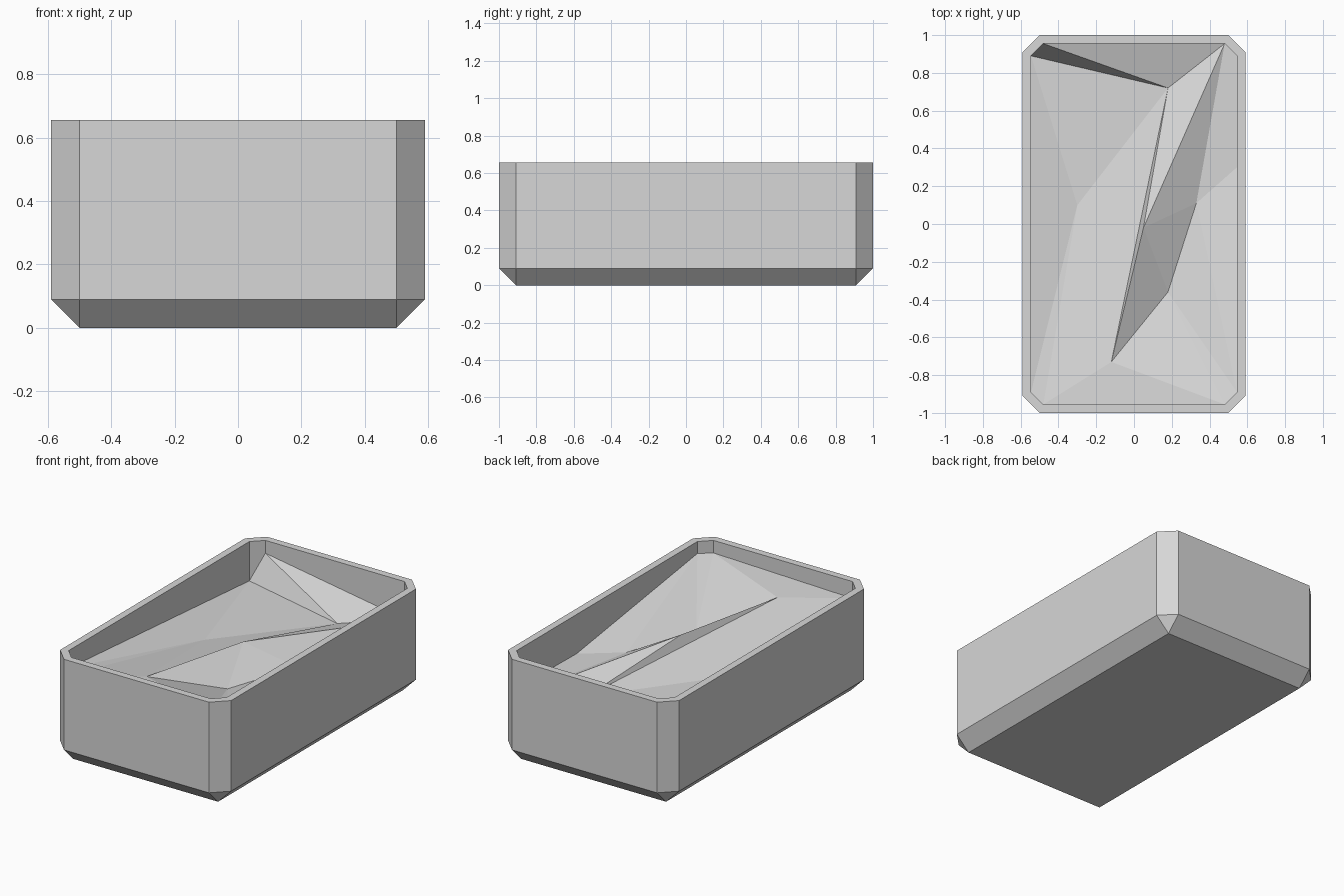
import bpy, bmesh

cube = bpy.data.objects.get("Cube")
if cube:
    bpy.data.objects.remove(cube, do_unlink=True)

grey = bpy.data.materials.new("light grey")
grey.use_nodes = True
colour = (0.68, 0.68, 0.68, 1)
grey.diffuse_color = colour
grey.node_tree.nodes["Principled BSDF"].inputs["Base Color"].default_value = colour


def octagon(hx, hy, cut):
    """Rectangle with cut corners, anticlockwise from the front left end."""
    ix, iy = hx - cut, hy - cut
    return [(-ix, -hy), (ix, -hy), (hx, -iy), (hx, iy),
            (ix, hy), (-ix, hy), (-hx, iy), (-hx, -iy)]


def finish(name, bm):
    mesh = bpy.data.meshes.new(name)
    bm.to_mesh(mesh)
    bm.free()
    mesh.materials.append(grey)
    obj = bpy.data.objects.new(name, mesh)
    bpy.context.collection.objects.link(obj)


HX, HY, CUT, TOP = 0.59, 1.0, 0.09, 0.655
INNER = octagon(0.545, 0.955, 0.065)
# Height of the filling at each inner corner, and where it kinks on one wall
EDGE_Z = [0.55, 0.577, 0.58, 0.42, 0.42, 0.575, 0.41, 0.545]
KINK = (0.545, 0.30, 0.41)

# Tray: chamfered base, outer sides, flat rim and inner walls
bm = bmesh.new()
outline = octagon(HX, HY, CUT)
low = [bm.verts.new((x, y, CUT)) for x, y in outline]
high = [bm.verts.new((x, y, TOP)) for x, y in outline]
rim = [bm.verts.new((x, y, TOP)) for x, y in INNER]
edge = [bm.verts.new((x, y, z)) for (x, y), z in zip(INNER, EDGE_Z)]
kink = bm.verts.new(KINK)
bx, by = HX - CUT, HY - CUT
base = [bm.verts.new((sx * bx, sy * by, 0))
        for sx, sy in ((-1, -1), (1, -1), (1, 1), (-1, 1))]
bm.faces.new(base[::-1])
for i in range(8):
    j = (i + 1) % 8
    bm.faces.new((low[i], low[j], high[j], high[i]))
    bm.faces.new((high[i], high[j], rim[j], rim[i]))
    wall = [rim[i], rim[j], edge[j], edge[i]]
    if i == 2:
        wall.insert(3, kink)
    bm.faces.new(wall)
    k = i // 2
    if i % 2 == 0:
        bm.faces.new((base[k], base[(k + 1) % 4], low[j], low[i]))
    else:
        bm.faces.new((base[(k + 1) % 4], low[j], low[i]))
finish("tray", bm)

# Filling: a faceted, uneven surface with a crooked ridge
bm = bmesh.new()
corner = [bm.verts.new((x, y, z)) for (x, y), z in zip(INNER, EDGE_Z)]
wall_kink = bm.verts.new(KINK)
back_dip = bm.verts.new((0.18, 0.72, 0.403))
left_dip = bm.verts.new((-0.30, 0.10, 0.41))
ridge = bm.verts.new((0.05, -0.02, 0.538))
right_dip = bm.verts.new((0.33, 0.11, 0.404))
front_dip = bm.verts.new((0.18, -0.36, 0.408))
peak = bm.verts.new((-0.12, -0.73, 0.546))


def fan(centre, *ring):
    """Triangles from the centre to each step of an anticlockwise ring."""
    for a, b in zip(ring, ring[1:]):
        bm.faces.new((centre, a, b))


fan(back_dip, ridge, corner[4], corner[5], corner[6], left_dip, peak, ridge)
fan(left_dip, corner[6], corner[7], corner[0], peak)
fan(peak, corner[0], corner[1], front_dip, ridge)
fan(front_dip, corner[1], corner[2], right_dip, ridge)
fan(right_dip, corner[2], wall_kink, corner[4], ridge)
fan(corner[4], wall_kink, corner[3])
finish("filling", bm)
